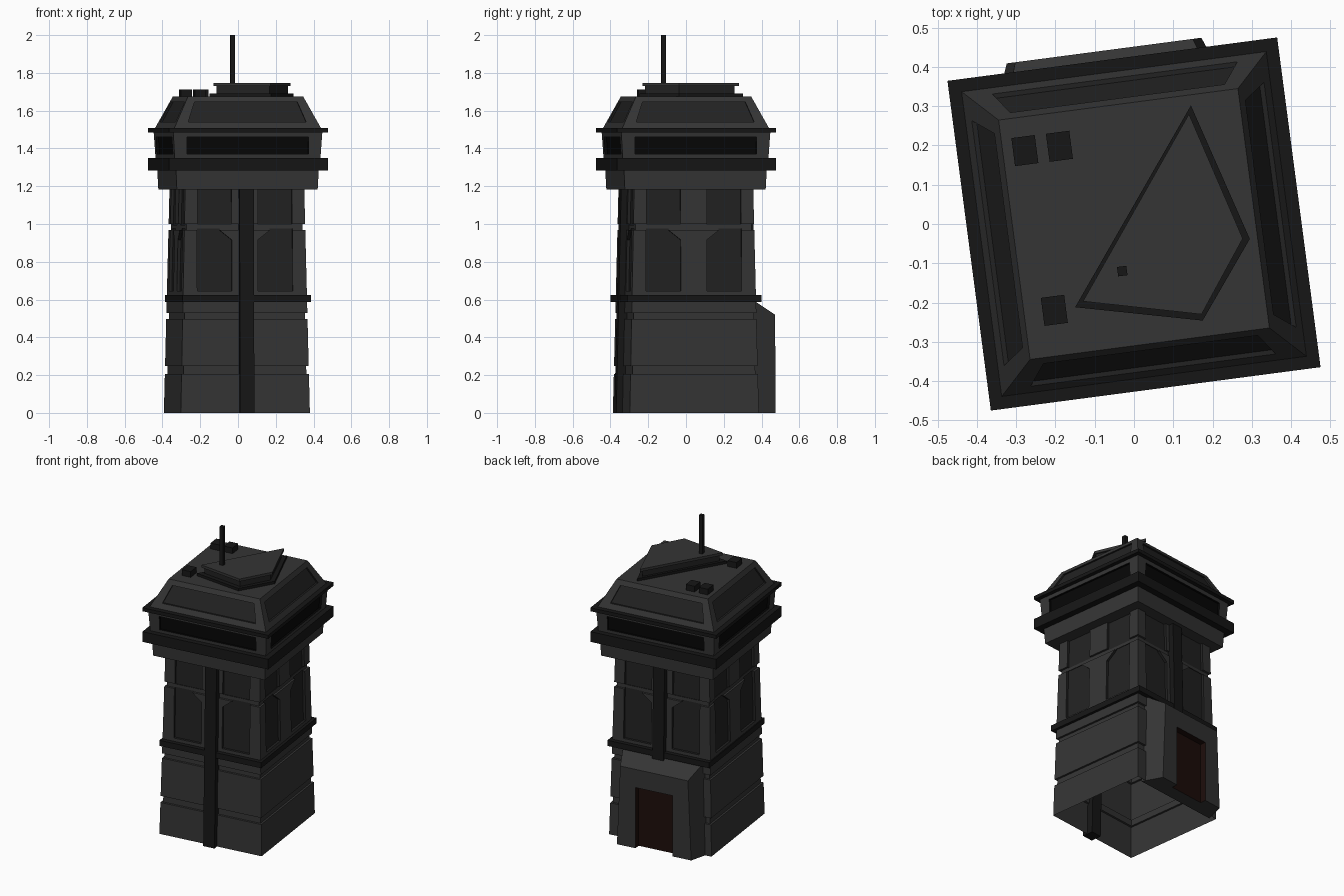
import bpy, bmesh, math
from mathutils import Matrix, Vector

if "Cube" in bpy.data.objects:
    bpy.data.objects.remove(bpy.data.objects["Cube"])

TURN = math.radians(7.5)          # whole tower is turned a little about z


def mat(name, r, g=None, b=None):
    m = bpy.data.materials.new(name)
    m.diffuse_color = (r, r if g is None else g, r if b is None else b, 1)
    m.use_nodes = True
    m.node_tree.nodes["Principled BSDF"].inputs["Base Color"].default_value = m.diffuse_color
    return m


WALL, PANEL, TRIM = mat("wall", .035), mat("panel", .016), mat("trim", .008)
GLASS, DOOR = mat("dark_glass", .002), mat("door_brown", .012, .004, .003)


def finish(name, bm, material, turned=True):
    bmesh.ops.recalc_face_normals(bm, faces=bm.faces)
    me = bpy.data.meshes.new(name)
    bm.to_mesh(me)
    bm.free()
    me.materials.append(material)
    ob = bpy.data.objects.new(name, me)
    bpy.context.collection.objects.link(ob)
    if turned:
        ob.rotation_euler.z = TURN
    return ob


def skin(bm, rings, bottom=True, top=True):
    """Join rings of points with quads, capping the ends."""
    vs = [[bm.verts.new(p) for p in r] for r in rings]
    n = len(vs[0])
    for a, b in zip(vs, vs[1:]):
        for i in range(n):
            bm.faces.new((a[i], a[(i + 1) % n], b[(i + 1) % n], b[i]))
    if bottom:
        bm.faces.new(vs[0][::-1])
    if top:
        bm.faces.new(vs[-1])


def tower(name, levels, material, cx=0, cy=0, bottom=True):
    """Rectangular stack; levels are (z, half x, half y)."""
    bm = bmesh.new()
    skin(bm, [[(cx + sx * hx, cy + sy * hy, z) for sx, sy in
               ((-1, -1), (1, -1), (1, 1), (-1, 1))] for z, hx, hy in levels], bottom)
    return finish(name, bm, material)


def square(levels):
    return [(z, h, h) for z, h in levels]


def slab(name, pts, z0, z1, material):
    bm = bmesh.new()
    skin(bm, [[(x, y, z) for x, y in pts] for z in (z0, z1)])
    return finish(name, bm, material, False)


def recess(ob, outlines, wall, depth, material, sides=range(4), cx=0):
    """Cut outlines of (u, z) into the given sides, following the wall slope."""
    bm = bmesh.new()
    for s in sides:
        rot = Matrix.Rotation(s * math.pi / 2, 3, 'Z')
        for o in outlines:
            skin(bm, [[rot @ Vector((u, -wall(z) + d, z)) + Vector((cx, 0, 0))
                       for u, z in o] for d in (-.04, depth)])
    cutter = finish("cutter", bm, material)
    cutter.hide_render = True
    mod = ob.modifiers.new("recess", 'BOOLEAN')
    mod.operation, mod.object, mod.solver = 'DIFFERENCE', cutter, 'EXACT'
    mod.material_mode = 'TRANSFER'
    dg = bpy.context.evaluated_depsgraph_get()
    me = bpy.data.meshes.new_from_object(ob.evaluated_get(dg))
    ob.modifiers.clear()
    ob.data = me
    bpy.data.objects.remove(cutter)


def slope(z0, h0, z1, h1):
    return lambda z: h0 + (h1 - h0) * (z - z0) / (z1 - z0)


CX, G = -.006, .012
body = slope(0, .3445, 1.183, .318)


def grooved(zs, grooves):
    out = []
    for z in zs:
        out.append((z, body(z)))
    for a, b in grooves:
        out += [(a, body(a)), (a + .001, body(a) - G), (b - .001, body(b) - G), (b, body(b))]
    return square(sorted(out))


# plinth, open underneath, with two grooves
tower("plinth", grooved((0, .6), ((.206, .249), (.497, .529))), WALL, CX, bottom=False)

# shaft with recessed windows on all four sides
shaft = tower("shaft", grooved((.6, 1.187), ((.968, 1.0),)), WALL, CX)
low = [(.07, .645), (.255, .645), (.255, .975), (.133, .975), (.133, .966), (.07, .916)]
high = [(.07, .994), (.252, .994), (.252, 1.2), (.07, 1.2)]
windows = [[(m * u, z) for u, z in o] for o in (low, high) for m in (-1, 1)]
recess(shaft, windows, body, .016, PANEL, cx=CX)
tower("shaft_band", [(.587, .343, .358), (.624, .343, .358)], TRIM)

# vertical conduits, front full height and back above the entrance
for name, s, z0 in (("front_conduit", -1, 0), ("back_conduit", 1, .54)):
    bm = bmesh.new()
    skin(bm, [[(u, s * (body(z) + d), z) for u, d in
               ((-.038, -.04), (-.038, .033), (.038, .033), (.038, -.04))] for z in (z0, 1.19)])
    finish(name, bm, TRIM)

# entrance block with splayed sides and a sloped roof, at the back
bm = bmesh.new()
EX, EY = -.018, .448
skin(bm, [[(EX - w, .32, z1), (EX - f, EY, z2), (EX + f, EY, z2), (EX + w, .32, z1)]
          for w, f, z1, z2 in ((.30, .25, 0, 0), (.272, .228, .6, .52))])
entrance = finish("entrance", bm, WALL)
recess(entrance, [[(-EX - .125, -.05), (-EX + .125, -.05), (-EX + .125, .40), (-EX - .125, .40)]],
       lambda z: EY, .04, DOOR, sides=[2])

# head: collar, ledges, visor storey and hipped roof
tower("collar", square([(1.183, .376), (1.285, .381)]), WALL)
tower("lower_ledge", square([(1.283, .4236), (1.35, .4236)]), TRIM)
visor = tower("visor_storey", square([(1.349, .389), (1.487, .398)]), WALL)
recess(visor, [[(-.325, 1.37), (.325, 1.37), (.325, 1.46), (-.325, 1.46)]],
       slope(1.349, .389, 1.487, .398), .014, GLASS)
tower("upper_ledge", square([(1.485, .4236), (1.508, .4236)]), TRIM)
roof = tower("roof", square([(1.507, .392), (1.675, .3075)]), WALL)
recess(roof, [[(-.315, 1.54), (.315, 1.54), (.275, 1.645), (-.275, 1.645)]],
       slope(1.507, .392, 1.675, .3075), .012, PANEL)

# roof boxes and mast, placed by their world position
unturn = Matrix.Rotation(-TURN, 2)
for name, x, y, hx, hy, z in (("roof_box_1", -.278, .187, .03, .036, 1.713),
                              ("roof_box_2", -.19, .198, .03, .036, 1.713),
                              ("roof_box_3", -.203, -.22, .03, .036, 1.713),
                              ("mast", -.03, -.12, .012, .012, 2.0)):
    p = unturn @ Vector((x, y))
    tower(name, [(1.67, hx, hy), (z, hx, hy)], TRIM, p.x, p.y)

# four-cornered roof platform: base, neck and top plate
outer = [(.145, .302), (-.15, -.212), (.175, -.246), (.295, -.038)]
inner = [(.14, .28), (-.13, -.197), (.172, -.23), (.277, -.037)]
neck = [(.1 + (x - .1) * .93, -.05 + (y + .05) * .93) for x, y in inner]
slab("platform_base", outer, 1.67, 1.692, TRIM)
slab("platform_neck", neck, 1.69, 1.733, PANEL)
slab("platform_top", inner, 1.73, 1.747, WALL)
